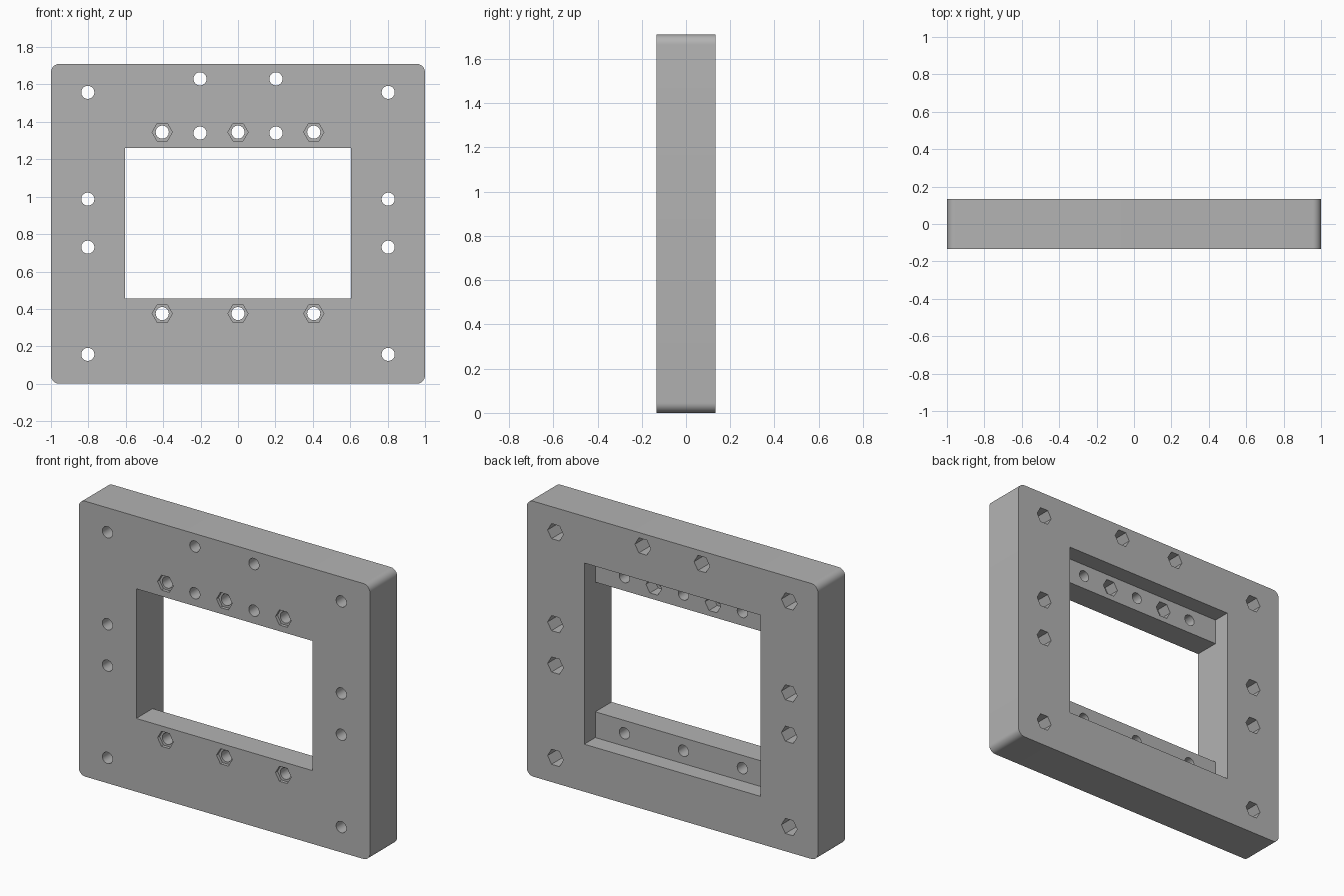
import bpy, bmesh, math
from mathutils import Matrix, Vector

cube = bpy.data.objects.get("Cube")
if cube:
    bpy.data.objects.remove(cube, do_unlink=True)

HEIGHT, HALF_DEPTH = 1.71, 0.134
FRONT, BACK = -HALF_DEPTH, HALF_DEPTH
LEDGE_BACK = 0.026       # rear face of the two inner ledges
NUT_FLOOR = -0.055       # floor of the rear hexagonal pockets

grey = bpy.data.materials.new("mid grey")
grey.use_nodes = True
color = (0.45, 0.45, 0.45, 1)
grey.diffuse_color = color
grey.node_tree.nodes["Principled BSDF"].inputs["Base Color"].default_value = color


def add_box(bm, x, y0, y1, z0, z1):
    """Box centred on x = 0 with half width x."""
    size = Matrix.Diagonal((2 * x, y1 - y0, z1 - z0, 1))
    place = Matrix.Translation((0, (y0 + y1) / 2, (z0 + z1) / 2))
    return bmesh.ops.create_cube(bm, size=1, matrix=place @ size)["verts"]


def add_prism(bm, x, z, radius, y0, y1, sides):
    """Prism running along y, with a corner pointing along x."""
    turn = Matrix.Rotation(math.pi / 2, 4, "X") @ Matrix.Rotation(math.pi / 2, 4, "Z")
    if sides == 6:
        turn = Matrix.Rotation(math.pi / 2, 4, "X")
    place = Matrix.Translation((x, (y0 + y1) / 2, z)) @ turn
    verts = bmesh.ops.create_cone(bm, cap_ends=True, segments=sides, radius1=radius,
                                  radius2=radius, depth=y1 - y0, matrix=place)["verts"]
    # Put a hexagon corner on the x axis
    if sides == 6 and max(v.co.x for v in verts) < x + radius * 0.95:
        bmesh.ops.rotate(bm, verts=verts, cent=Vector((x, 0, z)),
                         matrix=Matrix.Rotation(math.pi / 6, 3, "Y"))


def make_object(name, bm):
    bmesh.ops.recalc_face_normals(bm, faces=bm.faces)
    mesh = bpy.data.meshes.new(name)
    bm.to_mesh(mesh)
    bm.free()
    mesh.materials.append(grey)
    obj = bpy.data.objects.new(name, mesh)
    bpy.context.collection.objects.link(obj)
    return obj


# Mounting frame: slab with rounded corners
bm = bmesh.new()
add_box(bm, 1, FRONT, BACK, 0, HEIGHT)
corners = [e for e in bm.edges if abs(e.verts[0].co.y - e.verts[1].co.y) > 0.1]
bmesh.ops.bevel(bm, geom=corners, offset=0.045, segments=8, profile=0.5, affect="EDGES")
frame = make_object("mounting_frame", bm)

# Hole positions
ledge_holes = [(x, z) for x in (-0.405, 0, 0.405) for z in (0.375, 1.345)]
rear_nut_holes = [(s * 0.803, z) for s in (-1, 1) for z in (0.157, 0.73, 0.987, 1.558)]
rear_nut_holes += [(s * 0.203, z) for s in (-1, 1) for z in (1.34, 1.63)]

# Central window, and the taller recess behind it that leaves two ledges
window = bmesh.new()
add_box(window, 0.605, -0.3, 0.3, 0.455, 1.26)
recess = bmesh.new()
add_box(recess, 0.605, LEDGE_BACK, 0.3, 0.295, 1.42)

# Round bores and hexagonal nut pockets
bores, pockets = bmesh.new(), bmesh.new()
for x, z in ledge_holes + rear_nut_holes:
    add_prism(bores, x, z, 0.035, -0.3, 0.3, 32)
for x, z in ledge_holes:
    add_prism(pockets, x, z, 0.054, -0.3, FRONT + 0.02, 6)
for x, z in rear_nut_holes:
    add_prism(pockets, x, z, 0.054, NUT_FLOOR, 0.3, 6)

# Cut everything out of the frame
cutters = [make_object(name, b) for name, b in (
    ("window_cutter", window), ("recess_cutter", recess),
    ("pocket_cutter", pockets), ("bore_cutter", bores))]
bpy.context.view_layer.objects.active = frame
for cutter in cutters:
    cutter.hide_render = True
    mod = frame.modifiers.new(cutter.name, "BOOLEAN")
    mod.operation, mod.solver, mod.object = "DIFFERENCE", "EXACT", cutter
    bpy.ops.object.modifier_apply(modifier=mod.name)
    bpy.data.objects.remove(cutter, do_unlink=True)

# Smooth the bores and rounded corners, keep other edges sharp
bpy.ops.object.select_all(action="DESELECT")
frame.select_set(True)
bpy.ops.object.shade_smooth_by_angle(angle=math.radians(30))
